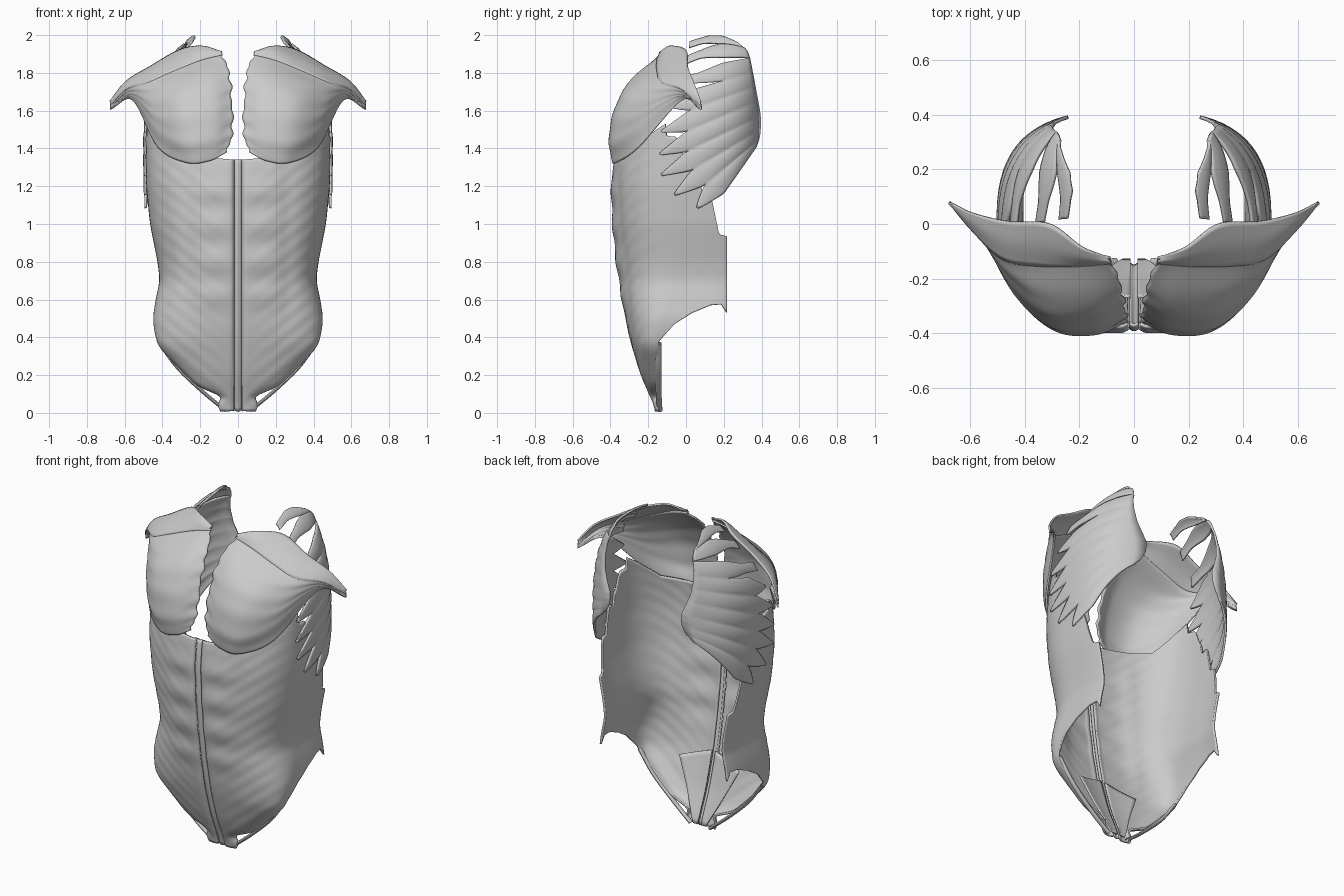
import bpy, bmesh, math
from mathutils import Vector as V

if "Cube" in bpy.data.objects:
    bpy.data.objects.remove(bpy.data.objects["Cube"])


def spline(pts, t):
    """Catmull-Rom point at t in 0..1 through evenly spaced points."""
    n = len(pts) - 1
    i = min(int(t * n), n - 1)
    f = t * n - i
    b, c = pts[i], pts[i + 1]
    a = pts[i - 1] if i > 0 else b * 2 - c
    d = pts[i + 2] if i + 2 <= n else c * 2 - b
    return 0.5 * (b * 2 + (c - a) * f + (a * 2 - b * 5 + c * 4 - d) * f * f
                  + (b * 3 - a - c * 3 + d) * f ** 3)


def look(table, x):
    """Linear lookup in a table of (position, value) pairs."""
    if x <= table[0][0]:
        return table[0][1]
    for (x0, v0), (x1, v1) in zip(table, table[1:]):
        if x <= x1:
            return v0 + (v1 - v0) * (x - x0) / (x1 - x0)
    return table[-1][1]


def soft(table, x, r=0.05):
    return sum(look(table, x + d * r) for d in (-1, -.5, 0, .5, 1)) / 5


def add_grid(bm, fn, nu, nv):
    vs = [[bm.verts.new(fn(i / nu, j / nv)) for j in range(nv + 1)] for i in range(nu + 1)]
    for i in range(nu):
        for j in range(nv):
            bm.faces.new((vs[i][j], vs[i + 1][j], vs[i + 1][j + 1], vs[i][j + 1]))


def finish(bm, name, thick=0.01, mirror=True):
    bmesh.ops.remove_doubles(bm, verts=bm.verts, dist=0.0004)
    bmesh.ops.recalc_face_normals(bm, faces=bm.faces)
    me = bpy.data.meshes.new(name)
    bm.to_mesh(me)
    bm.free()
    ob = bpy.data.objects.new(name, me)
    bpy.context.collection.objects.link(ob)
    bpy.ops.object.select_all(action='DESELECT')
    ob.select_set(True)
    bpy.context.view_layer.objects.active = ob
    bpy.ops.object.shade_smooth_by_angle(angle=math.radians(45))
    if thick:
        m = ob.modifiers.new("thickness", 'SOLIDIFY')
        m.thickness, m.offset = thick, 0
    if mirror:
        ob.modifiers.new("mirror", 'MIRROR')
    return ob


# Chest muscle: rows of fibres running from the midline to the arm
ROWS = [[V(p) for p in row] for row in (
    ((.09, -.12, 1.91), (.19, -.085, 1.94), (.31, 0, 1.92), (.46, .01, 1.835), (.59, .04, 1.755), (.675, .08, 1.65)),
    ((.085, -.13, 1.90), (.2, -.14, 1.87), (.35, -.14, 1.81), (.48, -.12, 1.75), (.59, -.02, 1.715), (.675, .08, 1.625)),
    ((.045, -.24, 1.79), (.16, -.29, 1.76), (.32, -.28, 1.72), (.46, -.18, 1.70), (.58, -.02, 1.70), (.675, .08, 1.615)),
    ((.035, -.31, 1.65), (.14, -.37, 1.61), (.30, -.36, 1.60), (.44, -.24, 1.61), (.565, -.03, 1.685), (.675, .08, 1.61)),
    ((.03, -.35, 1.49), (.14, -.40, 1.45), (.29, -.385, 1.44), (.43, -.26, 1.52), (.56, -.03, 1.675), (.675, .08, 1.608)),
    ((.06, -.37, 1.38), (.15, -.385, 1.335), (.27, -.365, 1.325), (.42, -.25, 1.405), (.555, -.02, 1.655), (.675, .08, 1.605)),
)]


def chest(rows, fibre):
    def fn(u, v):
        p = spline([spline(r, u) for r in rows], v)
        p.x += (.005 * math.sin(v * 47) + .004 * math.sin(v * 29)) * max(0, 1 - u * 6)
        p.y += fibre * math.sin(v * 30 + math.sin(u * 7)) * math.sin(math.pi * u)
        return p
    return fn


bm = bmesh.new()
add_grid(bm, chest(ROWS[1:], 0.002), 40, 44)
finish(bm, "chest_lower_head")
bm = bmesh.new()
lip = [p + V((0, -.012, -.006)) * min(1, 3 * (.69 - p.x)) for p in ROWS[1]]
mid = [(a + b) / 2 + V((0, -.004, .008)) for a, b in zip(ROWS[0], lip)]
add_grid(bm, chest([ROWS[0], mid, lip], 0.001), 40, 10)
finish(bm, "chest_upper_head")

# Abdominal wall: horizontal sections, front quarter then the flank
WIDTH = [(0, .075), (.35, .415), (.42, .435), (.5, .445), (.6, .43), (.7, .408), (.8, .42),
         (1, .46), (1.2, .48), (1.45, .485)]
FRONT = [(0, -.15), (.1, -.19), (.2, -.235), (.4, -.295), (.6, -.335), (.8, -.365), (1, -.385),
         (1.2, -.392), (1.35, -.375), (1.5, -.33)]
CENTRE = [(0, -.145), (.38, -.145), (.5, -.10), (.7, -.02), (.8, 0)]
TOP = [(0, 1.34), (.35, 1.38), (.5, 1.48), (.6, 1.53), (.7, 1.36), (.85, 1.16), (1, .89)]
HEM = [(0, .38), (.15, .47), (.4, .53), (.7, .57), (.9, .575), (1, .53)]
SIDE, LOW = 0.7, 0.25


def wall(u, v):
    f = max(0, (u - SIDE) / (1 - SIDE))
    if v < LOW:
        z = 0.01 + .37 * v / LOW
    else:
        top = look(TOP, u)
        if u > .6:
            top += .045 * (abs((u * 18) % 2 - 1) * 2 - 1)
        bottom = look(HEM, f)
        z = bottom + (top - bottom) * (v - LOW) / (1 - LOW)
    w, yf, yc = soft(WIDTH, z, .03), soft(FRONT, z), soft(CENTRE, z, .03)
    w -= .07 * math.exp(-((z - .09) / .04) ** 2)
    if f > 0:
        y = yc + (.215 - yc) * f
        return V((w * (1 - max(0, y / .46) ** 3) ** .333, y, z))
    a = min(u / SIDE, 1) * math.pi / 2
    s, c = max(0, math.sin(a)) ** .85, max(0, math.cos(a)) ** .75
    x = .022 + (w - .022) * s
    y = yc - (yc - yf) * c
    # soft rectus blocks, outer groove and rolled inner edge
    belly = math.exp(-((x - .12) / .09) ** 2) * look([(.45, 0), (.65, 1), (1.15, 1), (1.3, 0)], z)
    y -= belly * .006 * math.cos((z - .6 - .1 * x) * 2 * math.pi / .19)
    y += .007 * math.exp(-((x - .26) / .05) ** 2) * look([(.4, 0), (.6, 1), (1.2, 1), (1.35, 0)], z)
    y += .010 * math.exp(-((x - .022) / .012) ** 2)
    y += .0012 * math.sin(z * 75 - x * 60) * math.sin(2 * a)
    return V((x, y, z))


bm = bmesh.new()
NU, NV = 100, 96
k, low = int(round(NU * SIDE)), int(NV * LOW)
grid = [[bm.verts.new(wall(i / NU, j / NV)) if i <= k or j >= low else None
         for j in range(NV + 1)] for i in range(NU + 1)]
for i in range(NU):
    for j in range(0 if i < k else low, NV):
        bm.faces.new((grid[i][j], grid[i + 1][j], grid[i + 1][j + 1], grid[i][j + 1]))
finish(bm, "abdominal_wall", .012)

# Thin cord down the midline
bm = bmesh.new()
def cord(u, v):
    z = .01 + 1.33 * v
    return V(((u - .5) * .03, soft(FRONT, z) + .012 - .008 * math.sin(math.pi * u), z))
add_grid(bm, cord, 6, 60)
finish(bm, "midline_cord", .012, False)

# Inner sheet behind the lower belly
bm = bmesh.new()
def sheet(u, v):
    z = .02 + (.40 - .06 * u) * v
    return V((.012 + u * (.03 + .16 * v), soft(FRONT, z) + .03 + .03 * u * u * v, z))
add_grid(bm, sheet, 10, 16)
finish(bm, "lower_inner_sheet", .008)

# Groin band from the hip to the bottom of the midline
bm = bmesh.new()
BAND = [V(p) for p in ((.065, -.14, .012), (.19, -.145, .115), (.32, -.145, .24), (.415, -.145, .37))]
def band(u, v):
    p, t = spline(BAND, u), 2 * math.pi * v
    return p + V((-.7, 0, .7)) * (.010 * math.cos(t)) + V((0, .016 * math.sin(t), 0))
add_grid(bm, band, 24, 10)
finish(bm, "groin_band", 0)

# Saw-toothed side muscle: fingers fanning from the shoulder blade around the ribs
BASE = [V(p) for p in ((.27, 1.96), (.325, 1.91), (.35, 1.80), (.37, 1.69), (.39, 1.57), (.387, 1.47), (.37, 1.41))]
TIPS = [V(p) for p in ((.02, 1.95), (0, 1.87), (-.03, 1.75), (-.08, 1.62), (-.13, 1.49), (-.14, 1.37),
                       (-.13, 1.26), (-.06, 1.155), (.06, 1.085))]
N = len(TIPS)
ENDS = ([TIPS[0] + V((0, .03))] + [(a + b) / 2 for a, b in zip(TIPS, TIPS[1:])]
        + [TIPS[-1] + V((.08, -.01))])


def ribs(y, z, out):
    r = .488 * (1 - max(0, (z - 1.4) / .68) ** 2.5) ** .5
    return V(((r + out) * max(.01, 1 - abs((y + .05) / .46) ** 3) ** .333, y, z))


def finger(i):
    split = .4 if i < 3 else .74
    def fn(s, t):
        side = t * 2 - 1
        centre = spline(BASE, (i + .5) / N).lerp(TIPS[i], s)
        e = i + (1 if side > 0 else 0)
        edge = spline(BASE, e / N).lerp(ENDS[e], s)
        taper = 1 if s < split else 1 - .93 * (s - split) / (1 - split)
        if i < 3:
            taper = max(taper, .62 - .2 * s)
        p = centre + (edge - centre) * abs(side) * taper
        z = min(1.993, p.y + (.03 * math.sin(math.pi * s) if i < 2 else 0))
        bulge = .008 * (1 - side * side) * math.sin(math.pi * min(1, .15 + s * .8))
        return ribs(p.x, z, .003 + bulge - (.06 - .02 * i) * s * (i < 2))
    return fn


bm = bmesh.new()
for i in range(N):
    add_grid(bm, finger(i), 24, 8)
finish(bm, "side_rib_muscle", .012)
